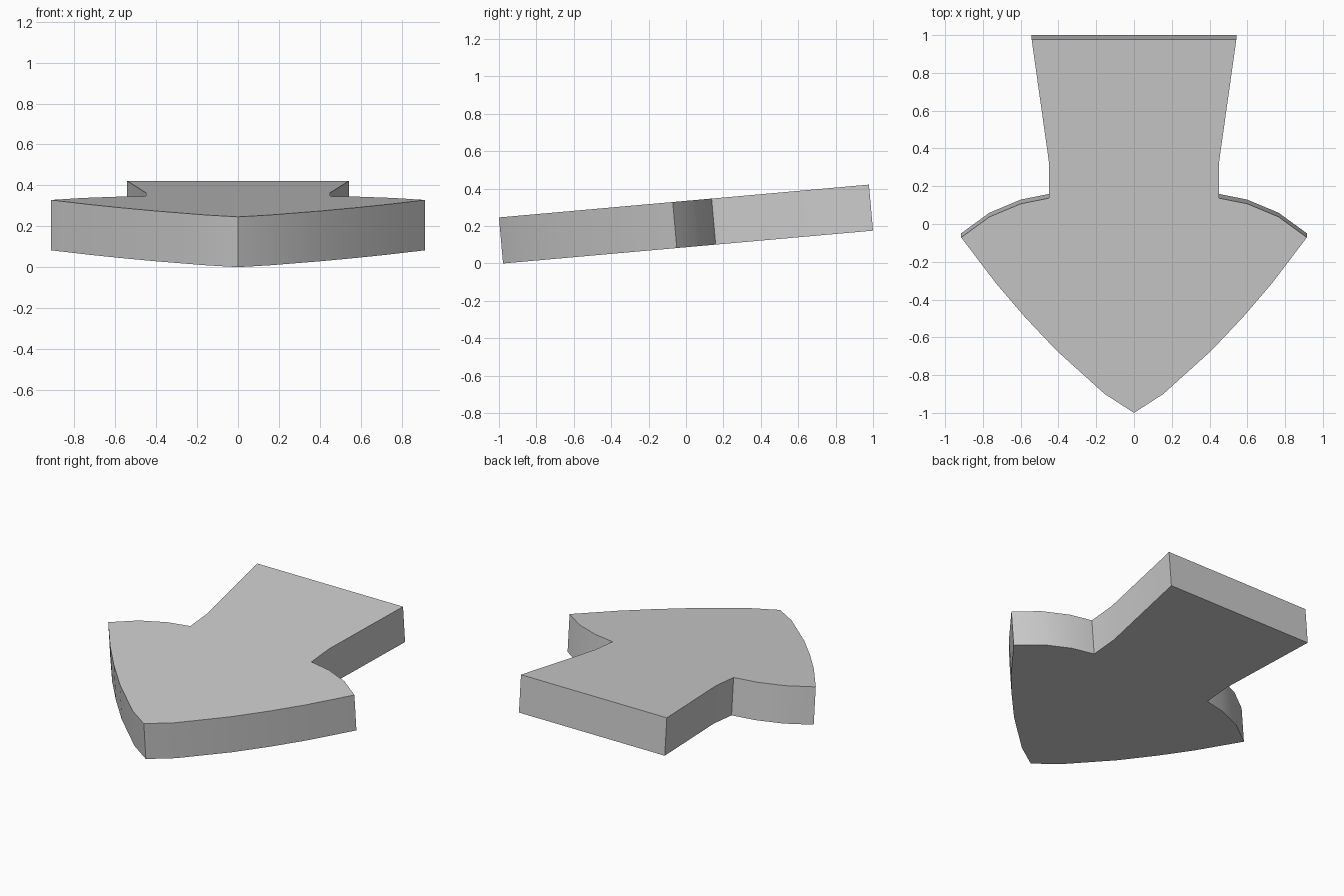
import bpy, bmesh, math
from mathutils import Matrix

cube = bpy.data.objects.get("Cube")
if cube:
    bpy.data.objects.remove(cube, do_unlink=True)

# Plain grey material
grey = bpy.data.materials.new("grey")
grey.use_nodes = True
colour = (0.6, 0.6, 0.6, 1)
grey.diffuse_color = colour
grey.node_tree.nodes["Principled BSDF"].inputs["Base Color"].default_value = colour

TILT = math.radians(5.07)
THICKNESS = 0.247

# Half outline of the upper face, from the tip to the tail
half = [(0, -1), (0.155, -0.9), (0.41, -0.67), (0.58, -0.49), (0.73, -0.315),
        (0.915, -0.071), (0.765, 0.038), (0.6, 0.107), (0.45, 0.137),
        (0.45, 0.325), (0.542, 0.978)]
outline = half + [(-x, y) for x, y in reversed(half[1:])]

# Arrow plate: flat outline extruded downwards, then tilted about the tip
bm = bmesh.new()
verts = [bm.verts.new((x, (y + 1) / math.cos(TILT), 0)) for x, y in outline]
face = bm.faces.new(verts)
extruded = bmesh.ops.extrude_face_region(bm, geom=[face], use_keep_orig=True)
lower = [g for g in extruded["geom"] if isinstance(g, bmesh.types.BMVert)]
bmesh.ops.translate(bm, verts=lower, vec=(0, 0, -THICKNESS))
bmesh.ops.recalc_face_normals(bm, faces=bm.faces)
place = Matrix.Translation((0, -1, 0.25)) @ Matrix.Rotation(TILT, 4, "X")
bm.transform(place)

# Stand the plate on the ground
lowest = min(v.co.z for v in bm.verts)
bmesh.ops.translate(bm, verts=bm.verts, vec=(0, 0, -lowest))

mesh = bpy.data.meshes.new("arrow_plate")
bm.to_mesh(mesh)
bm.free()
mesh.materials.append(grey)
plate = bpy.data.objects.new("arrow_plate", mesh)
bpy.context.collection.objects.link(plate)

# Smooth curved sides, sharp rims and corners
bpy.ops.object.select_all(action="DESELECT")
plate.select_set(True)
bpy.context.view_layer.objects.active = plate
bpy.ops.object.shade_smooth_by_angle(angle=math.radians(30))
